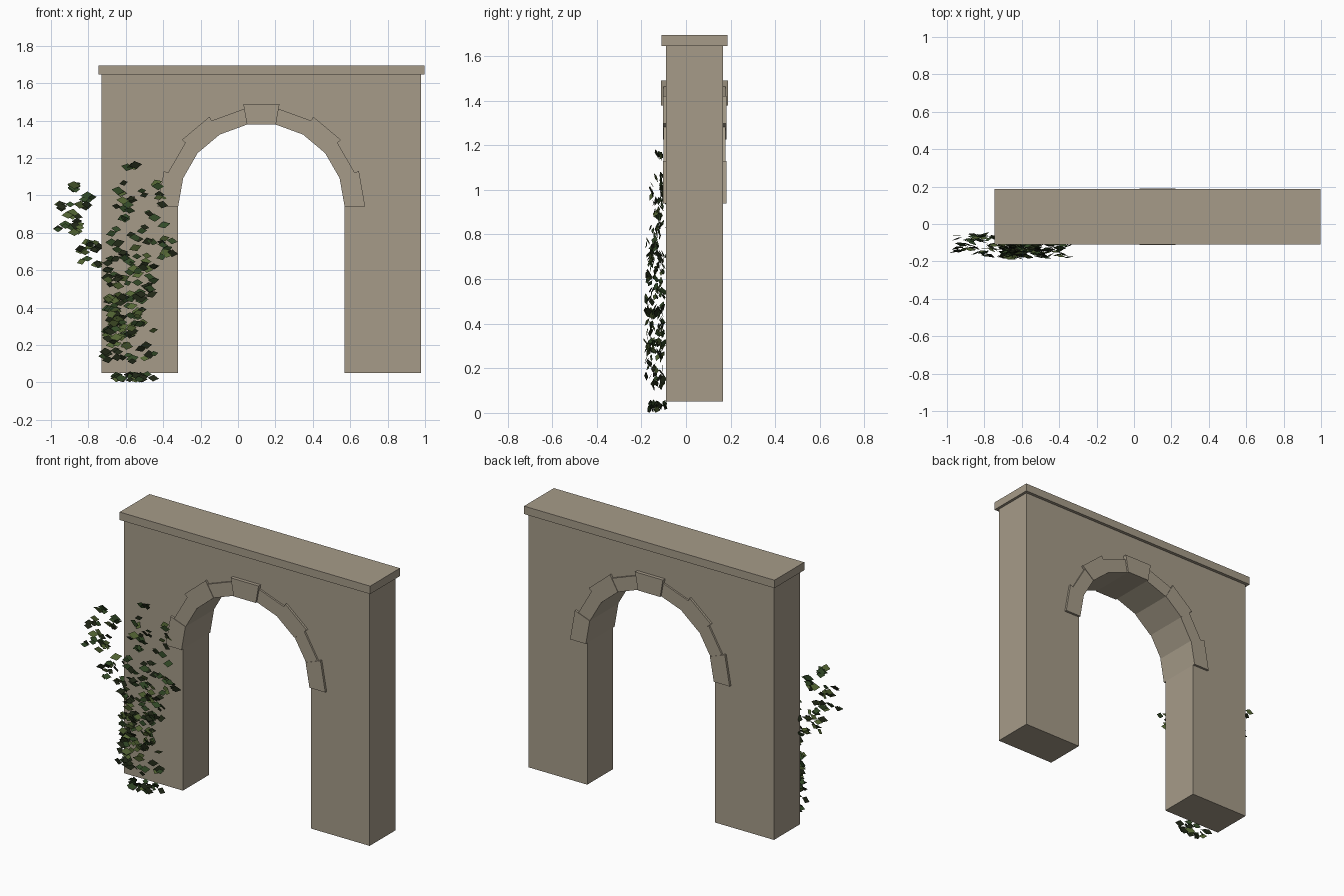
import bpy, math, random
from mathutils import Matrix, Vector

random.seed(7)
if "Cube" in bpy.data.objects:
    bpy.data.objects.remove(bpy.data.objects["Cube"])


def material(name, rgb):
    m = bpy.data.materials.new(name)
    m.use_nodes = True
    m.diffuse_color = (*rgb, 1)
    m.node_tree.nodes["Principled BSDF"].inputs["Base Color"].default_value = (*rgb, 1)
    return m


STONE = material("warm grey stone", (0.38, 0.33, 0.25))
GREENS = [material("olive leaf", (0.09, 0.135, 0.035)),
          material("deep green leaf", (0.032, 0.068, 0.02)),
          material("shadow green leaf", (0.014, 0.02, 0.008))]


def mesh_object(name, verts, faces, mats):
    me = bpy.data.meshes.new(name)
    me.from_pydata(verts, [], faces)
    for m in mats:
        me.materials.append(m)
    ob = bpy.data.objects.new(name, me)
    bpy.context.collection.objects.link(ob)
    return ob


def prism(name, outline, y0, y1):
    """Extrude a counter-clockwise (x, z) outline from y0 to y1."""
    n = len(outline)
    verts = [(x, y, z) for y in (y0, y1) for x, z in outline]
    faces = [list(range(n)), list(range(2 * n - 1, n - 1, -1))]
    for i in range(n):
        j = (i + 1) % n
        faces.append([j, i, n + i, n + j])
    return mesh_object(name, verts, faces, [STONE])


CX, CY, SPRING, RADIUS = 0.125, 0.0385, 0.94, 0.445
HALF_W, HALF_D, BASE, TOP = 0.854, 0.1285, 0.05, 1.645


def polar(r, step):
    a = math.radians(20 * step)
    return (CX + r * math.cos(a), SPRING + r * math.sin(a))


# Wall with the arched opening
left, right = CX - HALF_W, CX + HALF_W
arch = [polar(RADIUS, i) for i in range(10)]
wall = ([(CX + RADIUS, BASE), (right, BASE), (right, TOP), (left, TOP),
         (left, BASE), (CX - RADIUS, BASE)] + arch[::-1])
prism("wall", wall, CY - HALF_D, CY + HALF_D)

# Coping slab
w = HALF_W + 0.017
prism("coping", [(CX - w, TOP), (CX + w, TOP), (CX + w, TOP + 0.05), (CX - w, TOP + 0.05)],
      CY - 0.148, CY + 0.148)

# Arch stones on both faces, alternating long and short, with a prouder keystone
for i in range(9):
    outer, proud = (0.555, 0.0142) if i % 2 == 0 else (0.531, 0.011)
    name = "arch_stone"
    if i == 4:
        outer, proud, name = 0.558, 0.0222, "keystone"
    block = [polar(RADIUS, i), polar(outer, i), polar(outer, i + 1), polar(RADIUS, i + 1)]
    prism(f"{name}_front_{i}", block, CY - HALF_D - proud, CY - HALF_D)
    prism(f"{name}_back_{i}", block, CY + HALF_D, CY + HALF_D + proud)

# Climbing ivy: clusters of (x, z, half width, half height, y near, y far, count)
CLUSTERS = [
    (-0.54, 0.03, 0.12, 0.015, -0.17, -0.09, 22),
    (-0.58, 0.20, 0.14, 0.09, -0.18, -0.10, 36),
    (-0.60, 0.36, 0.10, 0.10, -0.18, -0.10, 55),
    (-0.57, 0.55, 0.13, 0.10, -0.18, -0.10, 45),
    (-0.58, 0.74, 0.12, 0.10, -0.17, -0.10, 20),
    (-0.40, 0.73, 0.06, 0.06, -0.18, -0.10, 12),
    (-0.45, 0.95, 0.07, 0.12, -0.16, -0.10, 13),
    (-0.60, 0.96, 0.05, 0.12, -0.16, -0.10, 14),
    (-0.57, 1.16, 0.03, 0.02, -0.15, -0.11, 4),
    (-0.79, 0.68, 0.06, 0.07, -0.17, -0.06, 18),
    (-0.90, 0.88, 0.06, 0.08, -0.15, -0.05, 20),
    (-0.88, 1.03, 0.02, 0.03, -0.14, -0.08, 6),
    (-0.81, 0.97, 0.04, 0.03, -0.13, -0.06, 7),
    (-0.965, 0.82, 0.005, 0.01, -0.15, -0.12, 2),
]
LEAF = [Vector(p) for p in ((-1, 0, -0.1), (0.1, 0, -0.62), (1, 0, 0.1), (-0.1, 0, 0.62))]
verts, faces, tones = [], [], []
for x, z, hw, hh, y0, y1, count in CLUSTERS:
    for _ in range(count):
        at = Vector((x + random.uniform(-hw, hw), random.uniform(y0, y1),
                     z + random.uniform(-hh, hh)))
        turn = (Matrix.Rotation(random.uniform(-0.5, 0.5), 3, "Z")
                @ Matrix.Rotation(random.uniform(-0.6, 0.6), 3, "X")
                @ Matrix.Rotation(random.uniform(-0.3, 0.35), 3, "Y"))
        size = random.uniform(0.024, 0.037)
        faces.append(list(range(len(verts), len(verts) + 4)))
        for p in LEAF:
            q = at + turn @ p * size
            verts.append((max(q.x, -1.0), max(q.y, -0.19), max(q.z, 0.0)))
        tones.append(random.choices((0, 1, 2), (3, 4, 4))[0])
ivy = mesh_object("ivy_leaves", verts, faces, GREENS)
for poly, tone in zip(ivy.data.polygons, tones):
    poly.material_index = tone
